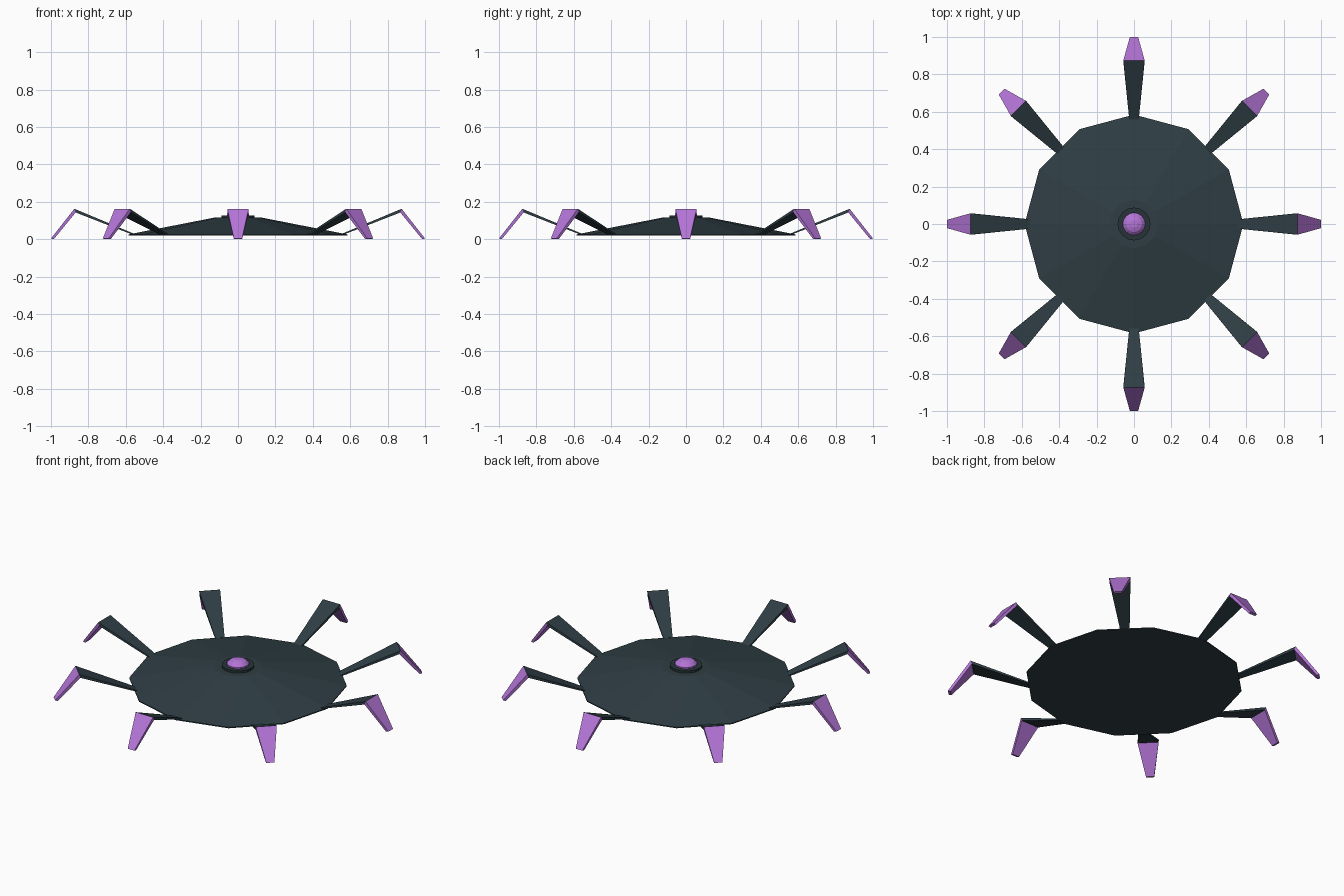
import bpy, bmesh, math

if "Cube" in bpy.data.objects:
    bpy.data.objects.remove(bpy.data.objects["Cube"])


def material(name, rgb):
    m = bpy.data.materials.new(name)
    m.diffuse_color = (*rgb, 1)
    m.use_nodes = True
    m.node_tree.nodes["Principled BSDF"].inputs["Base Color"].default_value = m.diffuse_color
    return m


SLATE = material("dark slate", (0.028, 0.048, 0.058))
DARK = material("darker slate", (0.020, 0.034, 0.040))
PURPLE = material("purple", (0.456, 0.178, 0.679))


def finish(name, bm, mat):
    bmesh.ops.recalc_face_normals(bm, faces=bm.faces[:])
    me = bpy.data.meshes.new(name)
    bm.to_mesh(me)
    bm.free()
    me.materials.append(mat)
    ob = bpy.data.objects.new(name, me)
    bpy.context.collection.objects.link(ob)
    return ob


def lathe(name, profile, sides, mat):
    """Stack of flat-sided rings (radius, z), capped at both ends."""
    bm = bmesh.new()
    rings = []
    for r, z in profile:
        rings.append([bm.verts.new((r * math.cos(2 * math.pi * i / sides),
                                    r * math.sin(2 * math.pi * i / sides), z))
                      for i in range(sides)])
    for a, b in zip(rings, rings[1:]):
        for i in range(sides):
            j = (i + 1) % sides
            bm.faces.new((a[i], a[j], b[j], b[i]))
    bm.faces.new(rings[0])
    bm.faces.new(rings[-1])
    return finish(name, bm, mat)


def bar(name, start, end, angle, mat):
    """Tapered plate between two sections: (top r, top z, low r, low z, half width)."""
    bm = bmesh.new()
    c, s = math.cos(angle), math.sin(angle)
    loops = []
    for tr, tz, lr, lz, w in (start, end):
        pts = [(tr, -w, tz), (tr, w, tz), (lr, w, lz), (lr, -w, lz)]
        loops.append([bm.verts.new((x * c - y * s, x * s + y * c, z)) for x, y, z in pts])
    a, b = loops
    for i in range(4):
        j = (i + 1) % 4
        bm.faces.new((a[i], a[j], b[j], b[i]))
    bm.faces.new(a)
    bm.faces.new(b)
    return finish(name, bm, mat)


# Shallow twelve-sided body
lathe("body", [(0.585, 0.02), (0.585, 0.026), (0.13, 0.115)], 12, SLATE)

# Centre ring and domed button
lathe("button_ring", [(0.088, 0.10), (0.088, 0.128)], 16, DARK)
lathe("button", [(0.060, 0.12), (0.060, 0.136), (0.043, 0.152), (0.020, 0.160)], 16, PURPLE)

# Eight legs with downturned purple tips
BASE = (0.555, 0.029, 0.555, 0.021, 0.025)
KNEE = (0.875, 0.163, 0.868, 0.143, 0.057)
TOE = (1.0, 0.004, 0.985, 0.0, 0.022)
for k in range(8):
    ang = k * math.pi / 4
    bar(f"leg_{k + 1}", BASE, KNEE, ang, SLATE)
    bar(f"leg_tip_{k + 1}", KNEE, TOE, ang, PURPLE)
